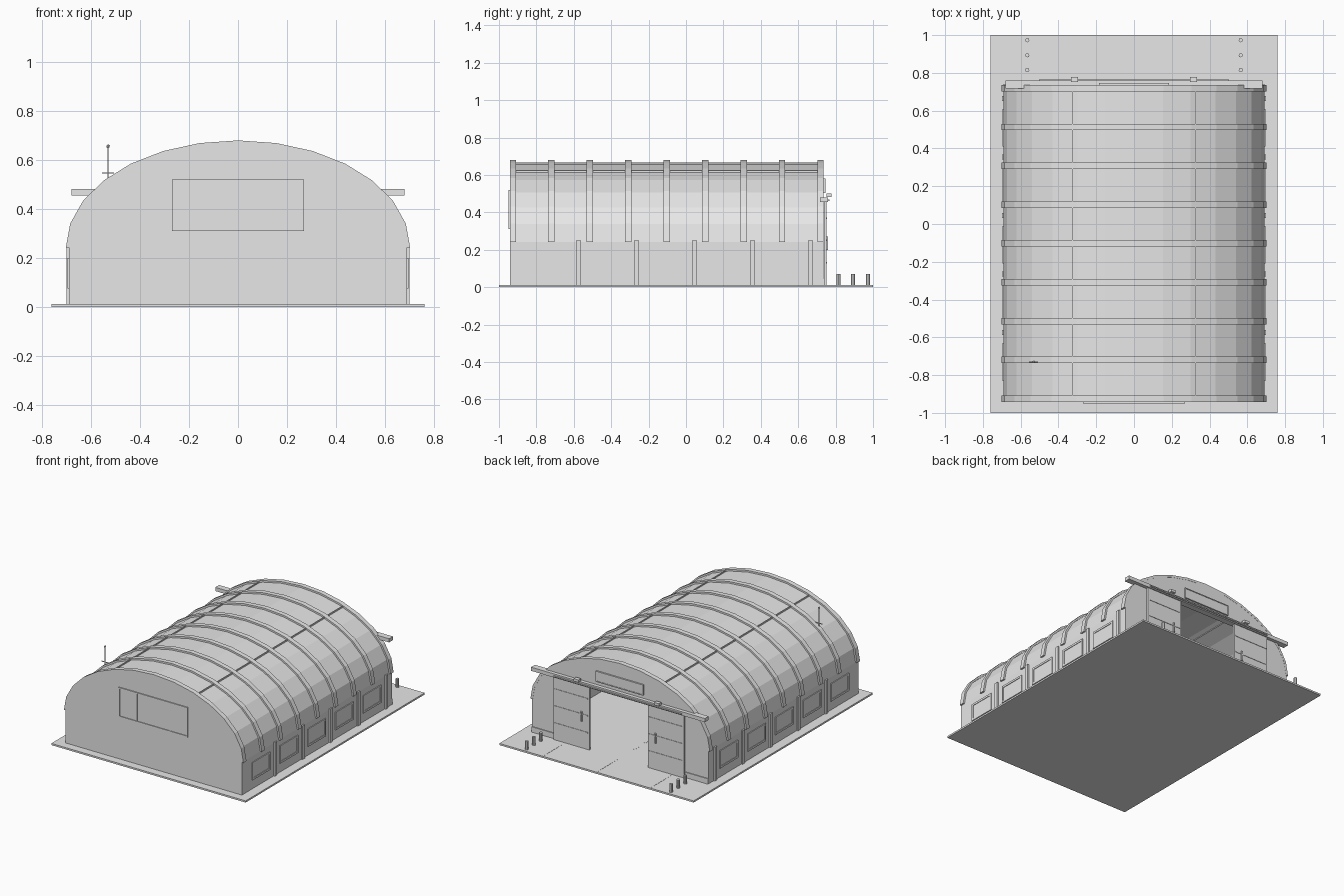
import bpy, bmesh, math
from mathutils import Vector

cube = bpy.data.objects.get("Cube")
if cube:
    bpy.data.objects.remove(cube)

grey = bpy.data.materials.new("plain_grey")
grey.use_nodes = True
grey.diffuse_color = (0.8, 0.8, 0.8, 1)
grey.node_tree.nodes["Principled BSDF"].inputs["Base Color"].default_value = (0.8, 0.8, 0.8, 1)

SLAB = 0.012      # top of the ground slab
SPRING = 0.243    # height where the roof arch begins
HALF, RISE = 0.69, 0.424
FRONT, BACK = -0.94, 0.735


def finish(name, bm):
    bmesh.ops.recalc_face_normals(bm, faces=bm.faces)
    mesh = bpy.data.meshes.new(name)
    bm.to_mesh(mesh)
    bm.free()
    mesh.materials.append(grey)
    obj = bpy.data.objects.new(name, mesh)
    bpy.context.collection.objects.link(obj)
    return obj


def box(name, x, y, z):
    """Box from three (low, high) ranges."""
    bm = bmesh.new()
    bmesh.ops.create_cube(bm, size=1)
    for v in bm.verts:
        v.co = Vector([r[0] if c < 0 else r[1] for c, r in zip(v.co, (x, y, z))])
    return finish(name, bm)


def rod(name, x, y, z0, z1, radius, sides=8):
    bm = bmesh.new()
    bmesh.ops.create_cone(bm, cap_ends=True, segments=sides, radius1=radius,
                          radius2=radius, depth=z1 - z0)
    bmesh.ops.translate(bm, verts=bm.verts, vec=(x, y, (z0 + z1) / 2))
    return finish(name, bm)


def extrude(name, outline, y0, y1):
    """Extrude an x-z outline along y."""
    bm = bmesh.new()
    face = bm.faces.new([bm.verts.new((x, y0, z)) for x, z in outline])
    grown = bmesh.ops.extrude_face_region(bm, geom=[face])["geom"]
    moved = [g for g in grown if isinstance(g, bmesh.types.BMVert)]
    bmesh.ops.translate(bm, verts=moved, vec=(0, y1 - y0, 0))
    return finish(name, bm)


def arch(grow=0.0, steps=14):
    """Half ellipse running from +x to -x."""
    return [((HALF + grow) * math.cos(math.pi * i / steps),
             SPRING + (RISE + grow) * math.sin(math.pi * i / steps))
            for i in range(steps + 1)]


def frame(name, axis, at, out, u, v, bar):
    """Four raised bars around an opening in the plane at axis = at."""
    depth = tuple(sorted((at, at + out)))
    for label, ur, vr in (("bottom", u, (v[0], v[0] + bar)), ("top", u, (v[1] - bar, v[1])),
                          ("near", (u[0], u[0] + bar), (v[0] + bar, v[1] - bar)),
                          ("far", (u[1] - bar, u[1]), (v[0] + bar, v[1] - bar))):
        spans = (depth, ur, vr) if axis == "x" else (ur, depth, vr)
        box(f"{name}_{label}", *spans)


# Ground slab with raised apron seams and a dashed floor line
box("ground_slab", (-0.76, 0.76), (-1, 1), (0, SLAB))
for x in (-0.42, 0, 0.42):
    box("apron_seam", (x - 0.002, x + 0.002), (0.77, 1), (SLAB, SLAB + 0.001))
for i in range(12):
    y = -0.8 + i * 0.12
    box("floor_dash", (-0.006, 0.006), (y, y + 0.06), (SLAB, SLAB + 0.001))

# Roof shell, side walls and arched ribs
extrude("roof_shell", arch() + arch(-0.015)[::-1], FRONT, BACK)
for i in range(9):
    y = -0.925 + i * 0.2055
    extrude("roof_rib", arch(0.012) + arch(-0.005)[::-1], y - 0.017, y + 0.017)
for side in (-1, 1):
    def sx(a, b):
        return tuple(sorted((side * a, side * b)))
    box("side_wall", sx(HALF - 0.015, HALF), (FRONT, BACK), (SLAB, SPRING))
    box("roof_seam", sx(0.322, 0.328), (FRONT, BACK), (0.595, 0.624))
    for i in range(5):
        y = -0.575 + i * 0.31
        box("wall_post", sx(HALF, 0.7), (y - 0.013, y + 0.013), (SLAB, 0.25))
        # Framed side window ahead of each post
        c = y - 0.155
        frame("side_window_frame", "x", side * HALF, side * 0.006,
              (c - 0.1, c + 0.1), (0.075, 0.2), 0.014)
        box("side_window_pane", sx(HALF, HALF + 0.002), (c - 0.086, c + 0.086), (0.089, 0.186))

# End walls, the back one notched for the doorway
extrude("front_wall", [(-HALF, SLAB), (HALF, SLAB)] + arch(), FRONT - 0.002, FRONT + 0.015)
extrude("back_wall", [(-HALF, SLAB), (-0.25, SLAB), (-0.25, 0.455), (0.25, 0.455),
                      (0.25, SLAB), (HALF, SLAB)] + arch(), BACK - 0.015, BACK)

# Front window with mullions
frame("front_window_frame", "y", FRONT - 0.002, -0.007, (-0.27, 0.27), (0.31, 0.52), 0.008)
box("front_window_pane", (-0.262, 0.262), (FRONT - 0.004, FRONT), (0.318, 0.512))
for x in (-0.13, 0.13):
    box("front_window_mullion", (x - 0.004, x + 0.004), (FRONT - 0.008, FRONT), (0.318, 0.512))

# Sliding doors with trim, handles and wall skirting
for side in (-1, 1):
    def sx(a, b):
        return tuple(sorted((side * a, side * b)))
    box("sliding_door", sx(0.23, 0.51), (BACK + 0.002, 0.752), (SLAB, 0.456))
    for z in (0.13, 0.25, 0.37):
        box("door_rib", sx(0.24, 0.5), (0.752, 0.755), (z - 0.004, z + 0.004))
    box("door_handle", sx(0.285, 0.295), (0.752, 0.76), (0.2, 0.27))
    box("wall_skirting", sx(0.51, HALF), (BACK, BACK + 0.006), (SLAB, 0.05))
    # Lamps above the rail
    box("door_lamp", sx(0.296, 0.334), (0.752, 0.779), (0.482, 0.5))
    # Bollards on the apron
    for y in (0.815, 0.893, 0.973):
        rod("bollard", side * 0.565, y, SLAB, 0.072, 0.011)

# Door rail, its lip and the blank plate above
box("door_rail", (-0.68, 0.68), (0.717, 0.76), (0.455, 0.481))
box("rail_lip", (-0.5, 0.5), (0.76, 0.768), (0.462, 0.47))
box("gable_plate", (-0.185, 0.185), (BACK, BACK + 0.008), (0.505, 0.58))
frame("gable_plate_frame", "y", BACK + 0.008, 0.003, (-0.185, 0.185), (0.505, 0.58), 0.006)

# Roof mast
rod("mast", -0.53, -0.73, 0.5, 0.655, 0.003, 6)
box("mast_crossbar", (-0.555, -0.505), (-0.732, -0.728), (0.544, 0.548))
ball = bmesh.new()
bmesh.ops.create_icosphere(ball, subdivisions=1, radius=0.008)
bmesh.ops.translate(ball, verts=ball.verts, vec=(-0.53, -0.73, 0.655))
finish("mast_tip", ball)
